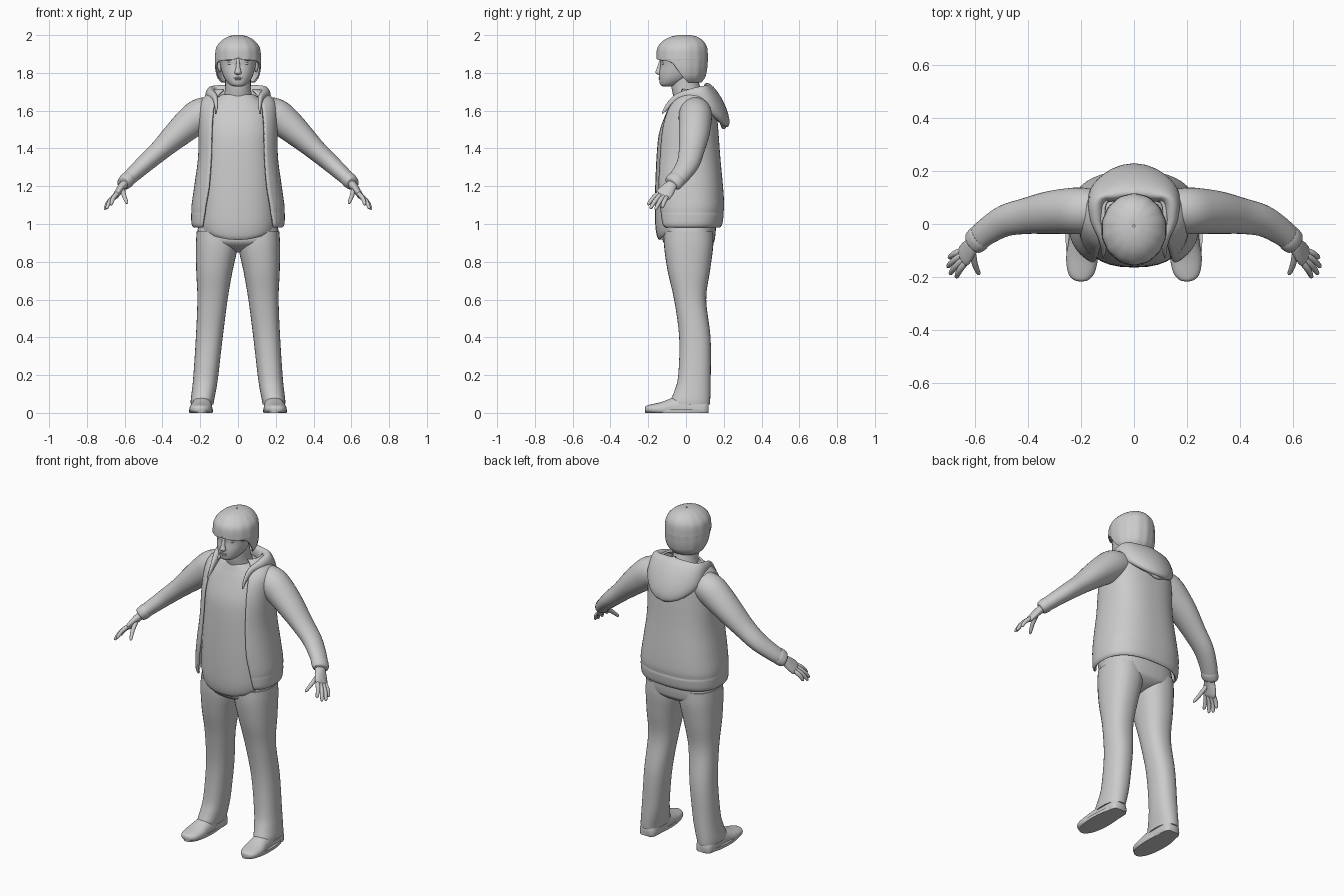
import bpy, bmesh
from math import sin, cos, pi, asin, radians
from mathutils import Vector


def spline(rows, steps):
    """Smoothly interpolate rows of numbers (Catmull-Rom)."""
    out = []
    for i in range(len(rows) - 1):
        a, b = rows[max(i - 1, 0)], rows[i]
        c, d = rows[i + 1], rows[min(i + 2, len(rows) - 1)]
        for k in range(steps):
            t = k / steps
            out.append([0.5 * (2 * q + (r - p) * t + (2 * p - 5 * q + 4 * r - s) * t * t
                               + (3 * q - p - 3 * r + s) * t ** 3)
                        for p, q, r, s in zip(a, b, c, d)])
    out.append(list(rows[-1]))
    return out


def finish(name, bm, mirror=False, thick=0):
    if thick:  # open shells are already wound outwards
        bmesh.ops.remove_doubles(bm, verts=bm.verts, dist=.0004)
    else:
        bmesh.ops.recalc_face_normals(bm, faces=bm.faces)
    me = bpy.data.meshes.new(name)
    bm.to_mesh(me)
    bm.free()
    ob = bpy.data.objects.new(name, me)
    bpy.context.collection.objects.link(ob)
    if thick:
        m = ob.modifiers.new("thickness", 'SOLIDIFY')
        m.thickness, m.offset = thick, 0
    if mirror:
        ob.modifiers.new("mirror", 'MIRROR').use_mirror_merge = False
    return ob


def loft(name, rings, p=2.0, n=32, ref=None, steps=4, mirror=False, thick=0,
         opened=False, floor=False, wob=0):
    """Skin through rings (x, y, z, rx, ry[, front opening angle]).
    Without ref the rings are level; with ref they follow the path."""
    rows = spline(rings, steps)
    bm = bmesh.new()
    grid = []
    for i, r in enumerate(rows):
        c = Vector(r[:3])
        u, v = Vector((1, 0, 0)), Vector((0, 1, 0))
        if ref:
            t = (Vector(rows[min(i + 1, len(rows) - 1)][:3]) - Vector(rows[max(i - 1, 0)][:3])).normalized()
            u = Vector(ref)
            u = (u - t * u.dot(t)).normalized()
            v = t.cross(u)
        a = max(r[5], 0) if opened else 0
        ring = []
        for k in range(n):
            th = -pi / 2 + a + (2 * pi - 2 * a) * k / (n - 1 if opened else n)
            e = 2 / p
            w = 1 + wob * cos((th + pi / 2) * 14)
            x = abs(cos(th)) ** e * (1 if cos(th) > 0 else -1) * max(r[3], .001) * w
            y = abs(sin(th)) ** e * (1 if sin(th) > 0 else -1) * max(r[4], .001) * w
            co = c + u * x + v * y
            if floor:
                co.z = max(co.z, 0)
            ring.append(bm.verts.new(co))
        grid.append(ring)
    for r0, r1 in zip(grid, grid[1:]):
        for k in range(n - 1 if opened else n):
            j = (k + 1) % n
            bm.faces.new((r0[k], r0[j], r1[j], r1[k]))
    if not opened:
        bm.faces.new(grid[0])
        bm.faces.new(grid[-1])
    return finish(name, bm, mirror, thick)


def body(z, yf, yb, rx, a=0.0):
    """Level ring given its front, back and half width."""
    return (0, (yf + yb) / 2, z, rx, (yb - yf) / 2, a)


def ball(name, pos, size, mirror=False):
    bm = bmesh.new()
    bmesh.ops.create_uvsphere(bm, u_segments=16, v_segments=10, radius=1)
    for v in bm.verts:
        v.co = Vector(pos) + Vector(v.co[i] * size[i] for i in range(3))
    return finish(name, bm, mirror)


# Shoes and soles
loft("shoe", [(.19, .118, .02, .035, .04), (.19, .09, .02, .052, .06), (.19, .0, .02, .054, .075),
              (.192, -.07, .02, .056, .06), (.197, -.13, .02, .06, .038), (.2, -.185, .02, .05, .025),
              (.2, -.21, .02, .03, .018), (.2, -.217, .02, .01, .008)],
     ref=(1, 0, 0), floor=True, mirror=True, p=2.3)
loft("shoe_sole", [(.196, -.05, 0, .062, .166), (.196, -.05, .018, .063, .168)],
     steps=1, mirror=True, p=2.15)

# Trousers
loft("trouser_leg", [(.19, .022, .045, .06, .104), (.188, .024, .07, .062, .104),
                     (.18, .035, .12, .064, .095), (.17, .045, .2, .066, .086),
                     (.152, .047, .4, .071, .083), (.135, .022, .6, .08, .085),
                     (.125, .015, .75, .096, .112), (.112, .014, .88, .111, .13),
                     (.11, .014, .96, .109, .13)], mirror=True, p=2.3)
loft("trouser_hips", [body(.85, -.03, .05, .03), body(.872, -.085, .11, .085), body(.9, -.118, .145, .19),
                      body(.93, -.125, .154, .216), body(.97, -.128, .158, .214),
                      body(1.03, -.13, .16, .2)], p=2.6)

# Shirt with a hem that dips in the middle
shirt = loft("shirt", [body(.915, -.142, .15, .195), body(.94, -.155, .155, .2), body(1.02, -.164, .16, .203),
                       body(1.2, -.163, .16, .2), body(1.4, -.153, .14, .185), body(1.5, -.138, .13, .18),
                       body(1.6, -.1, .12, .165), body(1.65, -.078, .11, .13), body(1.68, -.066, .1, .095),
                       body(1.685, -.06, .09, .082)], p=2.4)
for v in shirt.data.vertices:
    v.co.z += max(0, 1.05 - v.co.z) * .4 * (v.co.x / .2) ** 2


# Open jacket, the gap in front given as half width
def coat(z, yf, yb, rx, gap):
    return body(z, yf, yb, rx, asin((gap / rx) ** 1.25))


loft("jacket", [coat(.985, -.155, .175, .23, .185), coat(1.0, -.164, .186, .24, .185),
                coat(1.045, -.167, .193, .242, .178), coat(1.06, -.167, .192, .241, .175),
                coat(1.1, -.17, .196, .24, .17), coat(1.2, -.172, .19, .226, .153),
                coat(1.35, -.165, .176, .206, .142), coat(1.5, -.148, .165, .203, .138),
                coat(1.6, -.112, .155, .202, .13), coat(1.65, -.075, .14, .19, .118),
                coat(1.685, -.04, .13, .155, .1), coat(1.71, -.03, .12, .11, .075)],
     p=2.5, n=48, opened=True, thick=.012)

# Hood lying on the back, and the fold along its lower edge
half = [(.118, -.125, 1.585, .004, .004), (.115, -.095, 1.625, .014, .009), (.122, -.045, 1.665, .024, .016),
        (.142, .03, 1.682, .036, .026), (.125, .11, 1.665, .078, .036)]
loft("hood", half + [(0, .162, 1.63, .13, .04)] + [(-h[0],) + h[1:] for h in half[::-1]],
     ref=(0, .5, -1), steps=6)
rim = [(.19, .04, 1.655, .006, .006), (.165, .11, 1.625, .01, .01), (.09, .172, 1.57, .012, .012)]
loft("hood_rim", rim + [(0, .2, 1.515, .013, .013)] + [(-h[0],) + h[1:] for h in rim[::-1]],
     ref=(0, .5, -1), n=12, steps=6)

# Sleeves and cuffs
loft("sleeve", [(.14, .05, 1.595, .08, .08), (.2, .05, 1.576, .088, .088), (.26, .048, 1.53, .086, .083),
                (.33, .042, 1.468, .08, .071), (.41, .03, 1.393, .068, .056), (.49, .012, 1.322, .06, .048),
                (.56, -.03, 1.258, .052, .041), (.593, -.06, 1.226, .048, .037)],
     ref=(0, 1, 0), mirror=True)
loft("sleeve_cuff", [(.58, -.046, 1.24, .049, .039), (.59, -.056, 1.23, .051, .041),
                     (.605, -.068, 1.215, .048, .037), (.61, -.073, 1.21, .04, .031)],
     ref=(0, 1, 0), mirror=True)

# Hands
loft("palm", [(.59, -.06, 1.222, .03, .024), (.612, -.082, 1.2, .034, .022),
              (.63, -.103, 1.175, .042, .019), (.645, -.122, 1.153, .043, .016),
              (.652, -.132, 1.143, .034, .01)], ref=(0, 1, 0), n=20, mirror=True)
fingers = {"index_finger": ((.636, -.146, 1.162), (.672, -.203, 1.1)),
           "middle_finger": ((.645, -.134, 1.155), (.696, -.19, 1.08)),
           "ring_finger": ((.652, -.118, 1.147), (.705, -.163, 1.075)),
           "little_finger": ((.655, -.102, 1.142), (.699, -.128, 1.084)),
           "thumb": ((.61, -.1, 1.185), (.586, -.192, 1.108))}
for name, (a, b) in fingers.items():
    a, b = Vector(a), Vector(b)
    rows = []
    for t, r in ((-.1, .009), (.2, .0125), (.55, .0115), (.85, .0095), (.96, .007), (1, .002)):
        c = a.lerp(b, t) + Vector((.006, 0, .006)) * sin(pi * max(t, 0))
        rows.append((*c, r, r))
    loft(name, rows, ref=(0, 1, 0), n=10, steps=2, mirror=True)

# Neck and head
loft("neck", [(0, .03, 1.62, .085, .085), (0, .012, 1.68, .074, .08), (0, 0, 1.72, .068, .076),
              (0, -.01, 1.79, .068, .07)])
loft("head", [body(1.728, -.12, -.075, .02), body(1.737, -.136, -.04, .043), body(1.765, -.142, .02, .068),
              body(1.8, -.142, .06, .084), body(1.84, -.136, .08, .094), body(1.88, -.136, .09, .1),
              body(1.93, -.12, .085, .092), body(1.96, -.08, .06, .06), body(1.97, -.04, .02, .02)], p=2.15)

# Facial features
loft("nose", [(0, -.134, 1.868, .008, .006), (0, -.139, 1.845, .01, .009), (0, -.144, 1.82, .013, .012),
              (0, -.146, 1.803, .018, .016), (0, -.143, 1.794, .015, .012), (0, -.14, 1.79, .006, .005)], n=16)
ball("eye", (.04, -.118, 1.85), (.016, .011, .008), True)
ball("brow", (.042, -.12, 1.868), (.023, .012, .005), True)
ball("upper_lip", (0, -.137, 1.774), (.025, .009, .0045))
ball("lower_lip", (0, -.136, 1.766), (.021, .009, .005))
ball("ear", (.096, -.015, 1.835), (.012, .022, .032), True)


# Hair: cap with a fringe, open around the face
def hair(z, yf, yb, rx, deg):
    return body(z, yf, yb, rx, radians(deg))


loft("hair", [hair(1.752, -.1, .078, .088, 104), hair(1.78, -.125, .098, .108, 88),
              hair(1.82, -.14, .107, .117, 76), hair(1.855, -.148, .11, .119, 64),
              hair(1.868, -.151, .111, .119, 36), hair(1.878, -.152, .111, .119, 0),
              hair(1.93, -.147, .108, .113, 0), hair(1.963, -.122, .091, .09, 0),
              hair(1.984, -.088, .064, .06, 0), hair(1.995, -.045, .028, .026, 0),
              hair(1.996, -.012, -.004, .004, 0)],
     n=72, opened=True, thick=.008, wob=.008)

# Smooth shading with crisp hems
for ob in bpy.context.collection.objects:
    ob.select_set(True)
    bpy.context.view_layer.objects.active = ob
bpy.ops.object.shade_smooth_by_angle(angle=radians(50))
